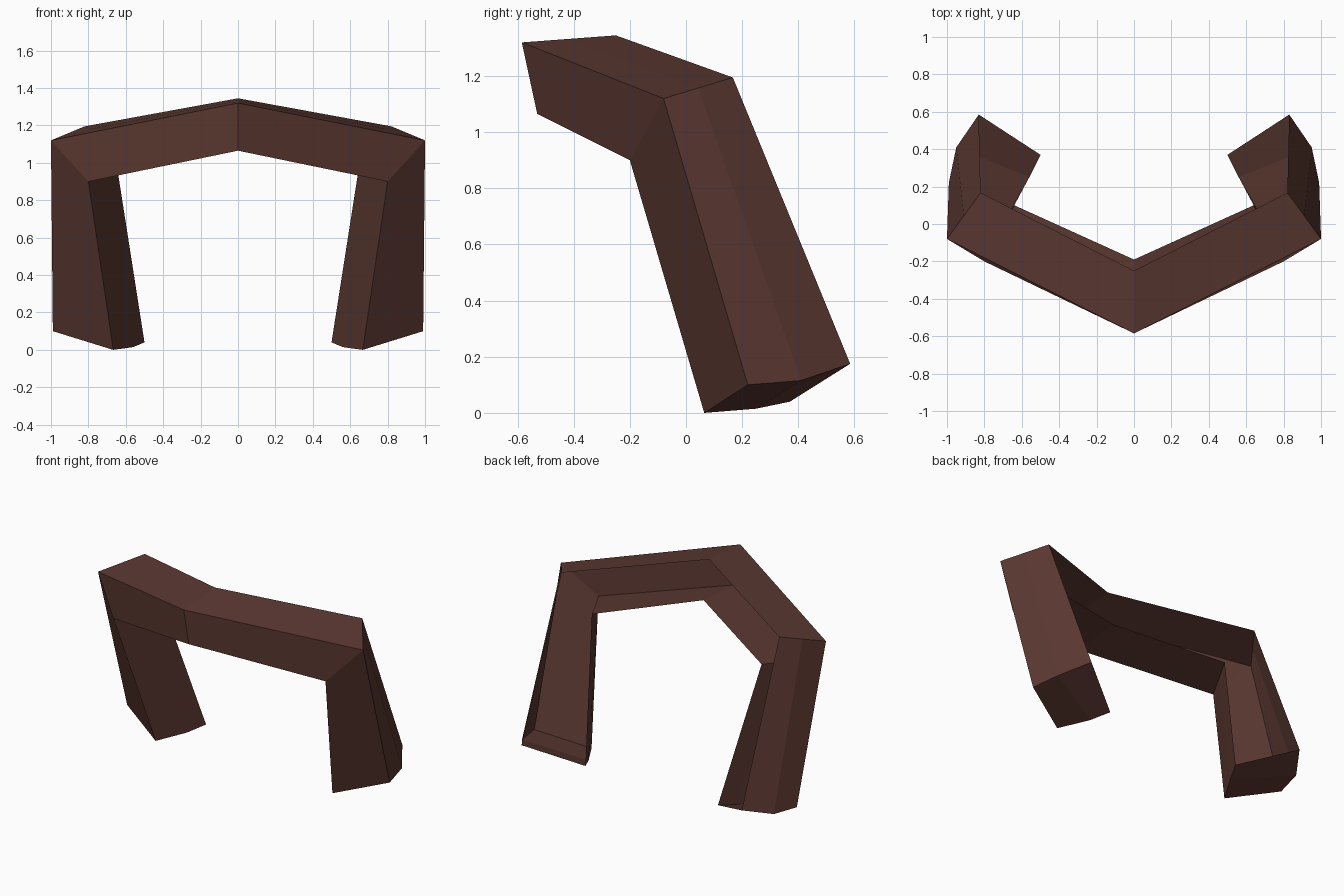
import bpy
import bmesh
from mathutils import Vector

if "Cube" in bpy.data.objects:
    bpy.data.objects.remove(bpy.data.objects["Cube"])

# One flat brown
brown = bpy.data.materials.new("dark_brown")
brown.diffuse_color = (0.105, 0.04, 0.031, 1.0)
brown.use_nodes = True
brown.node_tree.nodes["Principled BSDF"].inputs["Base Color"].default_value = brown.diffuse_color


def section(back_top, front_top, front_low, back_low, mid_top=None, mid_low=None):
    """Open channel profile with six points, running from the top back edge to the low back edge."""
    bt, ft, fl, bl = map(Vector, (back_top, front_top, front_low, back_low))
    mt = Vector(mid_top) if mid_top else (bt + ft) / 2
    ml = Vector(mid_low) if mid_low else (fl + bl) / 2
    return [bt, mt, ft, fl, ml, bl]


# Channel sections: peak of the lintel, corner, foot
peak = section((0, -0.25, 1.345), (0, -0.585, 1.32), (0, -0.53, 1.065), (0, -0.19, 1.09))
corner = section((0.82, 0.167, 1.195), (1.0, -0.08, 1.12), (0.80, -0.20, 0.90), (0.64, 0.10, 0.935))
foot = section((0.83, 0.585, 0.175), (0.99, 0.22, 0.10), (0.667, 0.065, 0), (0.50, 0.37, 0.04),
               (0.95, 0.41, 0.115), (0.56, 0.25, 0.015))


def channel(name, start, end, capped=False):
    """Loft between two sections, open at the back, mirrored to the other side."""
    bm = bmesh.new()
    a = [bm.verts.new(p) for p in start]
    b = [bm.verts.new(p) for p in end]
    for i in range(5):
        bm.faces.new((a[i], a[i + 1], b[i + 1], b[i]))
    if capped:
        bm.faces.new((b[0], b[1], b[4], b[5]))
        bm.faces.new((b[1], b[2], b[3], b[4]))
    bmesh.ops.recalc_face_normals(bm, faces=bm.faces[:])
    # Outer front wall must face forward
    bm.faces.ensure_lookup_table()
    if bm.faces[2].normal.y > 0:
        bmesh.ops.reverse_faces(bm, faces=bm.faces[:])
    mesh = bpy.data.meshes.new(name)
    bm.to_mesh(mesh)
    bm.free()
    mesh.materials.append(brown)
    ob = bpy.data.objects.new(name, mesh)
    bpy.context.collection.objects.link(ob)
    mirror = ob.modifiers.new("mirror", 'MIRROR')
    mirror.use_axis[0] = True
    return ob


# Bent top beam and the two legs with closed feet
channel("top_beam", peak, corner)
channel("legs", corner, foot, capped=True)
